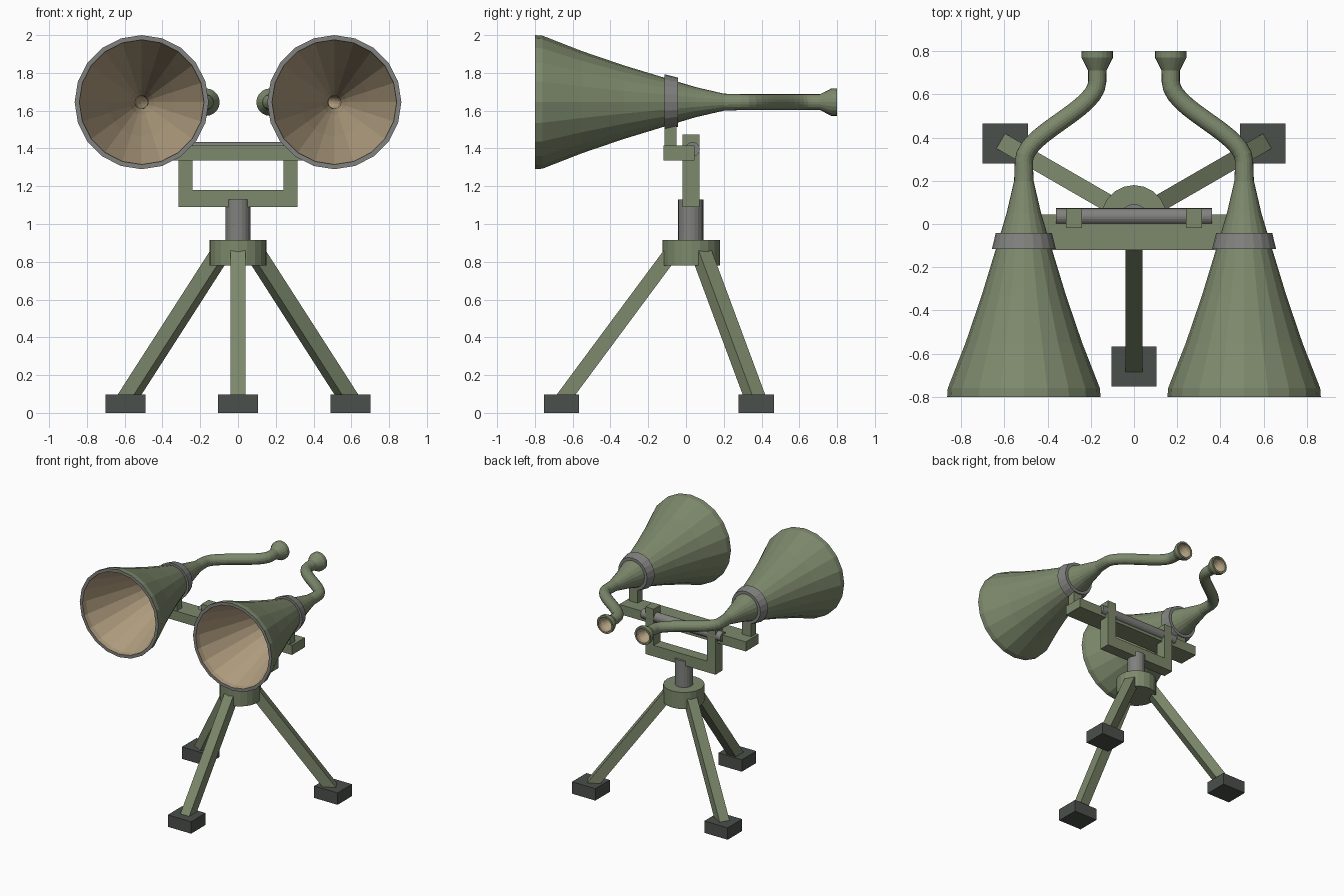
import bpy, bmesh
from math import cos, sin, pi, radians
from mathutils import Vector, Matrix
from mathutils.geometry import interpolate_bezier

if "Cube" in bpy.data.objects:
    bpy.data.objects.remove(bpy.data.objects["Cube"])


def mat(name, rgb):
    m = bpy.data.materials.new(name)
    m.diffuse_color = (*rgb, 1)
    m.use_nodes = True
    m.node_tree.nodes["Principled BSDF"].inputs["Base Color"].default_value = m.diffuse_color
    return m


GREEN = mat("green_paint", (0.205, 0.25, 0.15))
TAN = mat("tan_lining", (0.45, 0.35, 0.22))
METAL = mat("grey_metal", (0.22, 0.22, 0.21))
RUBBER = mat("dark_rubber", (0.07, 0.08, 0.07))
CY = 0.028   # y of the tripod axis
HX, HZ = 0.51, 1.645   # horn axis
N = 20


def finish(bm, name, *mats):
    bmesh.ops.recalc_face_normals(bm, faces=bm.faces)
    me = bpy.data.meshes.new(name)
    bm.to_mesh(me)
    bm.free()
    for m in mats:
        me.materials.append(m)
    ob = bpy.data.objects.new(name, me)
    bpy.context.collection.objects.link(ob)
    return ob


def box(name, lo, hi, m):
    lo, hi = Vector(lo), Vector(hi)
    bm = bmesh.new()
    bmesh.ops.create_cube(bm, size=1, matrix=Matrix.Translation((lo + hi) / 2)
                          @ Matrix.Diagonal((*(hi - lo), 1)))
    return finish(bm, name, m)


def beam(name, a, b, w, m):
    a, b = Vector(a), Vector(b)
    d = b - a
    z = d.normalized()
    x = Vector((0, 0, 1)).cross(z).normalized()
    rot = Matrix((x, z.cross(x), z)).transposed().to_4x4()
    bm = bmesh.new()
    bmesh.ops.create_cube(bm, size=1, matrix=Matrix.Translation((a + b) / 2)
                          @ rot @ Matrix.Diagonal((w, w, d.length, 1)))
    return finish(bm, name, m)


def cyl(name, centre, r, depth, m, rot=Matrix()):
    bm = bmesh.new()
    bmesh.ops.create_cone(bm, cap_ends=True, segments=N, radius1=r, radius2=r,
                          depth=depth, matrix=Matrix.Translation(centre) @ rot)
    return finish(bm, name, m)


def tube(name, stations, mats):
    """Closed skin through (x, y, radius, material) rings, last joined to first."""
    bm = bmesh.new()
    rings = []
    for x, y, r, tx, ty, _ in stations:
        side = Vector((ty, -tx, 0)).normalized()
        rings.append([bm.verts.new(Vector((x, y, HZ)) + r * (cos(2 * pi * i / N) * side
                      + Vector((0, 0, sin(2 * pi * i / N))))) for i in range(N)])
    for k, s in enumerate(stations):
        a, b = rings[k], rings[(k + 1) % len(rings)]
        for i in range(N):
            j = (i + 1) % N
            bm.faces.new((a[i], a[j], b[j], b[i])).material_index = s[5]
    return finish(bm, name, *mats)


# Horn centre line: straight bell, S-bend inwards, straight ear piece
bell = [(-0.8, 0.355), (-0.76, 0.352), (-0.55, 0.27), (-0.33, 0.195),
        (-0.11, 0.128), (0.05, 0.08), (0.2, 0.045)]
bend = interpolate_bezier(Vector((HX, 0.29, 0)), Vector((HX, 0.42, 0)),
                          Vector((0.17, 0.53, 0)), Vector((0.17, 0.66, 0)), 14)
ear = [(0.71, 0.042), (0.77, 0.073), (0.8, 0.073)]
path = [(HX, y, r) for y, r in bell] + [(p.x, p.y, 0.042) for p in bend] \
    + [(0.17, y, r) for y, r in ear]

for sgn, side in ((-1, "left"), (1, "right")):
    outer, inner = [], []
    last = len(path) - 1
    for k, (x, y, r) in enumerate(path):
        p, q = path[max(k - 1, 0)], path[min(k + 1, last)]
        t = (sgn * (q[0] - p[0]), q[1] - p[1])
        wall = 0.025 if k < 2 else 0.015 if r > 0.05 else 0.01
        outer.append((sgn * x, y, r, *t, 0))
        inner.append((sgn * x, y, r - wall, *t, 1 if k else 2))
    tube(side + "_horn", outer + inner[::-1], (GREEN, TAN, METAL))

    # Tapered collar and its support on the crossbar
    x = sgn * HX
    tube(side + "_collar", [(x, -0.115, 0.148, 0, 1, 0), (x, -0.042, 0.13, 0, 1, 0),
                            (x, -0.042, 0.1, 0, 1, 0), (x, -0.115, 0.122, 0, 1, 0)], (METAL,))
    box(side + "_horn_support", (x - 0.04, -0.115, 1.4), (x + 0.04, -0.05, 1.53), GREEN)
    # Yoke uprights
    u = sgn * 0.278
    box(side + "_yoke_arm", (u - 0.038, -0.018, 1.09), (u + 0.038, 0.072, 1.475), GREEN)

# Crossbar, yoke base and pivot rod
box("crossbar", (-0.57, -0.12, 1.337), (0.57, 0.045, 1.415), GREEN)
box("yoke_base", (-0.24, -0.018, 1.09), (0.24, 0.072, 1.18), GREEN)
cyl("pivot_rod", (0, 0.035, 1.396), 0.038, 0.72, METAL, Matrix.Rotation(pi / 2, 4, 'Y'))

# Tripod: post, hub, three legs with feet
cyl("post", (0, CY - 0.003, 1.01), 0.067, 0.24, METAL)
cyl("hub", (0, CY, 0.847), 0.152, 0.135, GREEN)
for name, a in (("front", -90), ("rear_right", 30), ("rear_left", 150)):
    c, s = cos(radians(a)), sin(radians(a))
    beam(name + "_leg", (0.115 * c, CY + 0.115 * s, 0.835),
         (0.69 * c, CY + 0.69 * s, 0.06), 0.08, GREEN)
    fx, fy = 0.688 * c, CY + 0.688 * s
    box(name + "_foot", (fx - 0.105, fy - 0.093, 0), (fx + 0.105, fy + 0.093, 0.097), RUBBER)
